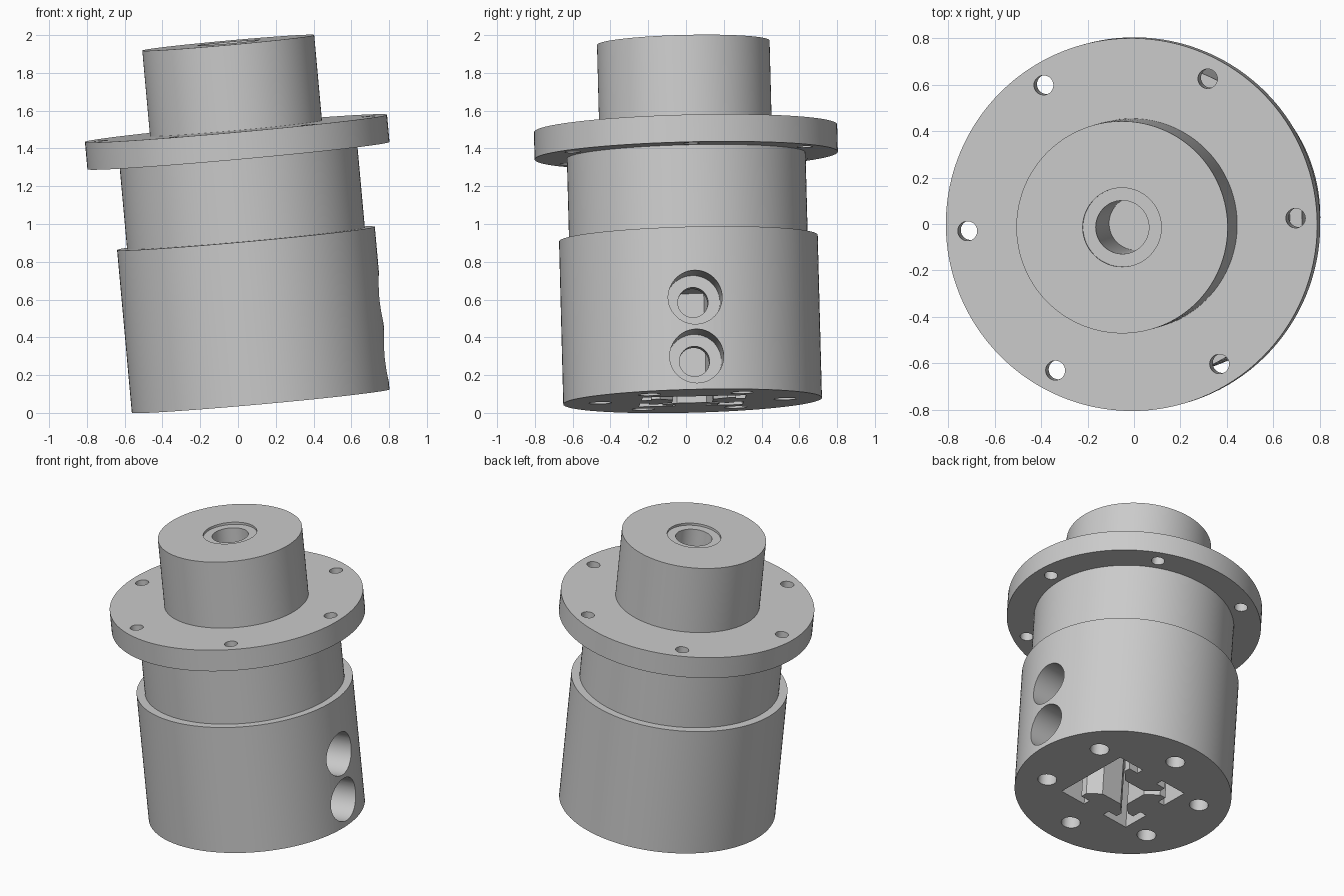
import bpy, bmesh, math
from mathutils import Matrix, Vector

if "Cube" in bpy.data.objects:
    bpy.data.objects.remove(bpy.data.objects["Cube"], do_unlink=True)

# One plain grey metal
metal = bpy.data.materials.new("grey_metal")
metal.use_nodes = True
grey = (0.6, 0.6, 0.6, 1)
metal.diffuse_color = grey
metal.node_tree.nodes["Principled BSDF"].inputs["Base Color"].default_value = grey


def make_object(name, bm):
    bmesh.ops.recalc_face_normals(bm, faces=bm.faces[:])
    mesh = bpy.data.meshes.new(name)
    bm.to_mesh(mesh)
    bm.free()
    mesh.materials.append(metal)
    obj = bpy.data.objects.new(name, mesh)
    bpy.context.collection.objects.link(obj)
    return obj


def lathe(name, profile, steps=128):
    bm = bmesh.new()
    verts = [bm.verts.new((r, 0, z)) for r, z in profile]
    edges = [bm.edges.new(pair) for pair in zip(verts, verts[1:])]
    bmesh.ops.spin(bm, geom=verts + edges, axis=(0, 0, 1), cent=(0, 0, 0),
                   angle=math.tau, steps=steps, use_merge=True)
    bmesh.ops.remove_doubles(bm, verts=bm.verts[:], dist=1e-5)
    return make_object(name, bm)


def drills(name, radius, length, placements):
    """Cylinders centred on each placement matrix, along its z axis."""
    bm = bmesh.new()
    for place in placements:
        bmesh.ops.create_cone(bm, cap_ends=True, segments=48, radius1=radius,
                              radius2=radius, depth=length, matrix=place)
    return make_object(name, bm)


def ring(radius, height, start):
    return [Matrix.Rotation(math.radians(start + 60 * k), 4, 'Z')
            @ Matrix.Translation((radius, 0, height)) for k in range(6)]


# Turned housing: body, neck, flange and hub with a stepped blind bore
housing = lathe("housing", [
    (0, 0), (0.685, 0), (0.685, 0.865), (0.632, 0.865), (0.632, 1.305),
    (0.803, 1.305), (0.803, 1.45), (0.457, 1.45), (0.457, 1.905),
    (0.17, 1.905), (0.17, 1.89), (0.115, 1.89), (0.115, 1.25), (0, 1.25)])

# Slotted-rail socket: a square with T-shaped teeth on three sides
tooth = [(10, -3), (8.2, -3), (8.2, -5.5), (6.56, -5.5), (3.9, -2.84)]
tooth += [(x, -y) for x, y in reversed(tooth)]
bm = bmesh.new()
outline = []
for side in range(4):
    turn = Matrix.Rotation(side * math.pi / 2, 3, 'Z')
    for x, y in [(10, -10)] + (tooth if side else []):
        outline.append(bm.verts.new(turn @ Vector((x * 0.0274, y * 0.0274, -0.05))))
face = bm.faces.new(outline)
raised = bmesh.ops.extrude_face_region(bm, geom=[face])["geom"]
bmesh.ops.translate(bm, vec=(0, 0, 0.63),
                    verts=[v for v in raised if isinstance(v, bmesh.types.BMVert)])
socket = make_object("socket_cutter", bm)

# Bolt holes and the two counterbored side ports
sideways = Matrix.Rotation(math.pi / 2, 4, 'Y')
ports = (0.177, 0.49)
cutters = [
    socket,
    drills("flange_hole_cutter", 0.042, 0.4, ring(0.71, 1.38, 0)),
    drills("base_hole_cutter", 0.06, 0.6, ring(0.49, 0, 30)),
    drills("counterbore_cutter", 0.143, 0.5,
           [Matrix.Translation((0.62, 0, z)) @ sideways for z in ports]),
    drills("port_cutter", 0.08, 0.4,
           [Matrix.Translation((0.4, 0, z)) @ sideways for z in ports]),
]
for cutter in cutters:
    cutter.hide_render = True
    mod = housing.modifiers.new(cutter.name, 'BOOLEAN')
    mod.operation = 'DIFFERENCE'
    mod.solver = 'EXACT'
    mod.object = cutter

# Bake the cuts and drop the cutters
bpy.context.view_layer.update()
graph = bpy.context.evaluated_depsgraph_get()
housing.data = bpy.data.meshes.new_from_object(housing.evaluated_get(graph))
housing.modifiers.clear()
for cutter in cutters:
    bpy.data.objects.remove(cutter, do_unlink=True)

# Lean the whole part slightly
lean = Vector((0, 0, 1)).rotation_difference(Vector((-0.0905, -0.026, 1)))
housing.matrix_world = (Matrix.Translation((0.12, 0.035, 0.063))
                        @ lean.to_matrix().to_4x4()
                        @ Matrix.Rotation(math.radians(2.3), 4, 'Z'))

bpy.ops.object.select_all(action='DESELECT')
housing.select_set(True)
bpy.context.view_layer.objects.active = housing
bpy.ops.object.shade_smooth_by_angle(angle=math.radians(30))
